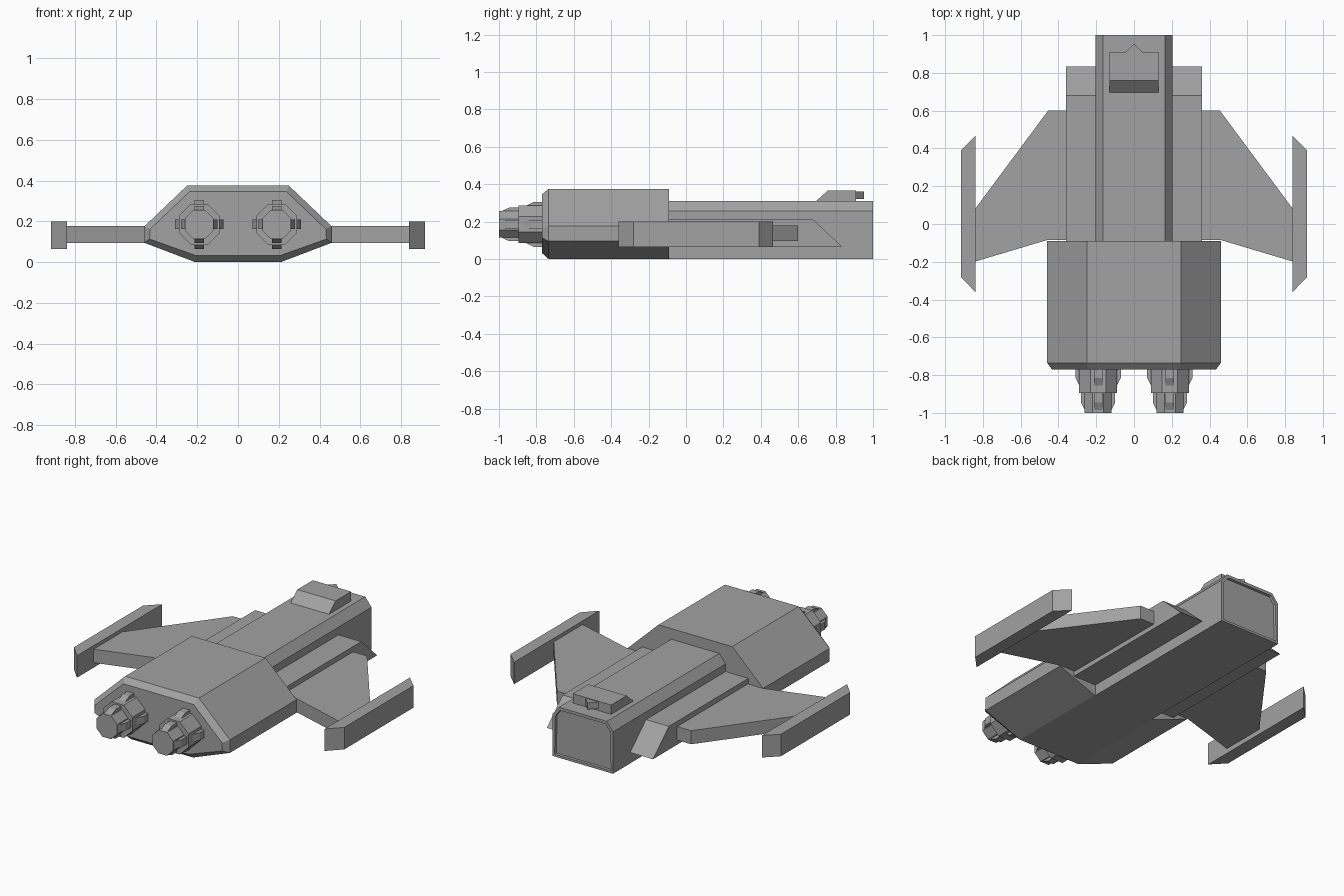
import bpy, bmesh, math
from mathutils import Matrix, Vector

if "Cube" in bpy.data.objects:
    bpy.data.objects.remove(bpy.data.objects["Cube"], do_unlink=True)

grey = bpy.data.materials.new("hull grey")
grey.use_nodes = True
colour = (0.36, 0.36, 0.36, 1)
grey.diffuse_color = colour
grey.node_tree.nodes["Principled BSDF"].inputs["Base Color"].default_value = colour


def finish(name, bm):
    bmesh.ops.recalc_face_normals(bm, faces=bm.faces)
    mesh = bpy.data.meshes.new(name)
    bm.to_mesh(mesh)
    bm.free()
    mesh.materials.append(grey)
    obj = bpy.data.objects.new(name, mesh)
    bpy.context.collection.objects.link(obj)
    return obj


def add_prism(bm, profile, axis, start, end):
    """Extrude a 2D profile along an axis; the profile uses the other two axes in order."""
    def point(p, d):
        co = list(p)
        co.insert("xyz".index(axis), d)
        return co
    face = bm.faces.new([bm.verts.new(point(p, start)) for p in profile])
    made = bmesh.ops.extrude_face_region(bm, geom=[face])["geom"]
    verts = [g for g in made if isinstance(g, bmesh.types.BMVert)]
    step = Vector(point((0, 0), end - start))
    bmesh.ops.translate(bm, vec=step, verts=verts)


def prism(name, profile, axis, start, end):
    bm = bmesh.new()
    add_prism(bm, profile, axis, start, end)
    return finish(name, bm)


def symmetric(half):
    return half + [(-x, z) for x, z in reversed(half)]


def end_face(bm, y):
    return [f for f in bm.faces if all(abs(v.co.y - y) < 1e-4 for v in f.verts)]


# Engine block with a bevelled end
bm = bmesh.new()
add_prism(bm, symmetric([(0.21, 0), (0.46, 0.095), (0.46, 0.175), (0.25, 0.375)]),
          "y", -0.735, -0.09)
bmesh.ops.recalc_face_normals(bm, faces=bm.faces)
bmesh.ops.inset_region(bm, faces=end_face(bm, -0.735), thickness=0.032, depth=0.035)
finish("engine_block", bm)

# Long cabin with a recessed nose panel
bm = bmesh.new()
add_prism(bm, symmetric([(0.205, 0), (0.205, 0.257), (0.163, 0.31)]), "y", -0.1, 1.0)
bmesh.ops.recalc_face_normals(bm, faces=bm.faces)
nose = end_face(bm, 1.0)
bmesh.ops.inset_region(bm, faces=nose, thickness=0.02, depth=0)
bmesh.ops.inset_region(bm, faces=nose, thickness=0.002, depth=-0.015)
finish("cabin", bm)

# Roof hatch: sloped at the rear, with a pointed lamp at the front
prism("roof_hatch", [(0.69, 0.305), (0.76, 0.367), (0.91, 0.367), (0.91, 0.305)],
      "x", -0.13, 0.13)
prism("hatch_lamp", [(-0.045, 0.9), (-0.045, 0.91), (0, 0.953), (0.045, 0.91), (0.045, 0.9)],
      "z", 0.322, 0.362)

for side, label in ((1, "left"), (-1, "right")):
    # Side pod with a sloped nose
    prism(label + "_side_pod", [(-0.1, 0.067), (-0.1, 0.21), (0.68, 0.21), (0.834, 0.067)],
          "x", side * 0.2, side * 0.36)

    # Swept wing and tip plate
    wing = [(0.35, 0.6), (0.455, 0.6), (0.845, 0.075), (0.845, -0.2), (0.46, -0.085), (0.35, -0.085)]
    prism(label + "_wing", [(side * x, y) for x, y in wing], "z", 0.095, 0.178)
    tip = [(0.84, -0.36), (0.84, 0.465), (0.917, 0.39), (0.917, -0.28)]
    prism(label + "_wing_tip", [(side * x, y) for x, y in tip], "z", 0.065, 0.2)

    # Stepped octagonal thruster with four fins on each stage
    centre = Matrix.Translation((side * 0.19, 0, 0.185))
    for stage, r, tall, front, rear in (("inner", 0.1, 0.12, -0.76, -0.895),
                                        ("outer", 0.071, 0.09, -0.89, -1.0)):
        bm = bmesh.new()
        reach = r / math.cos(math.pi / 8)
        angles = [(i + 0.5) * math.pi / 4 for i in range(8)]
        add_prism(bm, [(reach * math.cos(a), reach * math.sin(a)) for a in angles],
                  "y", front, rear)
        bm.transform(centre)
        finish(f"{label}_{stage}_thruster", bm)

        bm = bmesh.new()
        fin = [(front, r - 0.01), (front, tall), (front - 0.055, tall),
               (front - 0.095, r), (front - 0.095, r - 0.01)]
        for i in range(4):
            add_prism(bm, fin, "x", -0.023, 0.023)
            bm.transform(Matrix.Rotation(math.pi / 2, 4, "Y"))
        bm.transform(centre)
        finish(f"{label}_{stage}_thruster_fins", bm)
